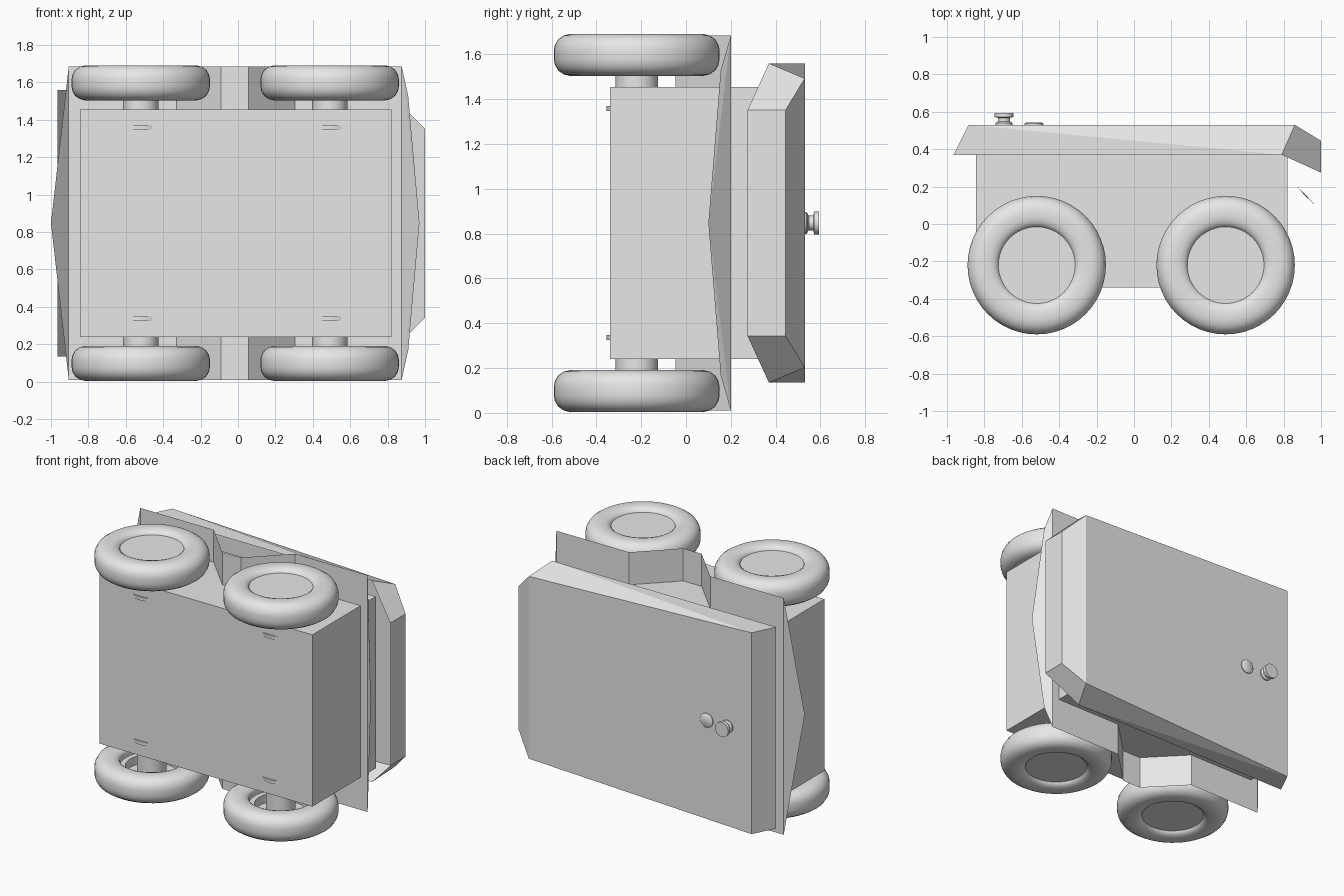
import bpy, bmesh, math
from mathutils import Matrix, Vector

cube = bpy.data.objects.get("Cube")
if cube:
    bpy.data.objects.remove(cube, do_unlink=True)

MID = 0.8475            # middle of the vehicle's width, along z
WHEEL_Y = -0.22

grey = bpy.data.materials.new("plain grey")
grey.use_nodes = True
grey.diffuse_color = (0.8, 0.8, 0.8, 1)
grey.node_tree.nodes["Principled BSDF"].inputs["Base Color"].default_value = (0.8, 0.8, 0.8, 1)


def finish(name, bm, smooth=False):
    bmesh.ops.recalc_face_normals(bm, faces=bm.faces[:])
    mesh = bpy.data.meshes.new(name)
    bm.to_mesh(mesh)
    bm.free()
    mesh.materials.append(grey)
    obj = bpy.data.objects.new(name, mesh)
    bpy.context.collection.objects.link(obj)
    if smooth:
        bpy.ops.object.select_all(action="DESELECT")
        obj.select_set(True)
        bpy.context.view_layer.objects.active = obj
        bpy.ops.object.shade_smooth_by_angle(angle=math.radians(40))
    return obj


def lathe(name, profile, matrix, steps=48):
    """Spin (radius, height) points about local z, then place the result."""
    bm = bmesh.new()
    verts = [bm.verts.new((r, 0, h)) for r, h in profile]
    edges = [bm.edges.new(pair) for pair in zip(verts, verts[1:])]
    bmesh.ops.spin(bm, geom=verts + edges, cent=(0, 0, 0), axis=(0, 0, 1),
                   angle=math.tau, steps=steps, use_duplicate=False)
    bmesh.ops.remove_doubles(bm, verts=bm.verts[:], dist=0.0005)
    bmesh.ops.recalc_face_normals(bm, faces=bm.faces[:])
    bmesh.ops.transform(bm, matrix=matrix, verts=bm.verts[:])
    return finish(name, bm, smooth=True)


# Hull box
bm = bmesh.new()
bmesh.ops.create_cube(bm, size=1)
bmesh.ops.scale(bm, vec=(1.665, 0.71, 1.215), verts=bm.verts[:])
bmesh.ops.translate(bm, vec=(-0.0125, 0.015, MID), verts=bm.verts[:])
finish("hull", bm)

# Folded fender sheet with a pointed flap at each end
bm = bmesh.new()
fold = [(-0.905, 0.2), (-0.33, 0.2), (-0.09, -0.047), (0.055, -0.047),
        (0.305, 0.2), (0.875, 0.2)]
HALF = 0.8375
rows = [[bm.verts.new((x, y, MID + side * HALF)) for x, y in fold] for side in (-1, 1)]
for i in range(len(fold) - 1):
    bm.faces.new((rows[0][i], rows[0][i + 1], rows[1][i + 1], rows[1][i]))
tip = bm.verts.new((-1.0, 0.1, MID))
bm.faces.new((rows[0][0], rows[1][0], tip))
tip = bm.verts.new((0.97, 0.1, MID))
kinks = [bm.verts.new((0.91, 0.155, MID + side * 0.68)) for side in (-1, 1)]
bm.faces.new((rows[0][-1], rows[1][-1], tip))
for row, kink in zip(rows, kinks):
    bm.faces.new((row[-1], kink, tip))
finish("fender_sheet", bm)

# Upper deck: an open shell, mirrored about the middle
bm = bmesh.new()
points = {
    "rear_top": (-0.885, 0.53, 0.7125), "rear_rim": (-0.965, 0.37, 0.7125),
    "nose_top": (0.86, 0.53, 0.645), "side_rim": (0.79, 0.37, 0.7125),
    "nose_high": (1.0, 0.445, 0.505), "nose_low": (1.0, 0.275, 0.505),
}
low, high = [{k: bm.verts.new((x, y, MID + s * z)) for k, (x, y, z) in points.items()}
             for s in (-1, 1)]
for a, b in (("rear_rim", "rear_top"), ("rear_top", "nose_top"),
             ("nose_top", "nose_high"), ("nose_high", "nose_low")):
    bm.faces.new((low[a], low[b], high[b], high[a]))
for side in (low, high):
    for names in (("rear_top", "side_rim", "rear_rim"),
                  ("rear_top", "nose_top", "side_rim"),
                  ("nose_top", "nose_high", "nose_low", "side_rim")):
        bm.faces.new([side[n] for n in names])
finish("deck_shell", bm)

# Wheels, axles and mounting discs; local +z points outward
tyre = [(0, 0.065), (0.205, 0.065), (0.21, 0.075), (0.225, 0.086), (0.25, 0.094),
        (0.295, 0.094), (0.325, 0.087), (0.35, 0.07), (0.365, 0.045), (0.37, 0.02)]
back = [(r, -h) for r, h in reversed(tyre[1:])]
wheel_profile = tyre + back + [(0.205, -0.03), (0.17, -0.03), (0.17, 0.03), (0, 0.03)]
axle_profile = [(0, 0.04), (0.095, 0.04), (0.095, -0.25), (0, -0.25)]
disc_profile = [(0, -0.228), (0.135, -0.228), (0.135, -0.25), (0, -0.25)]
for end, x in (("rear", -0.52), ("front", 0.49)):
    for label, side in (("lower", -1), ("upper", 1)):
        place = Matrix.Translation((x, WHEEL_Y, MID + side * 0.75))
        if side < 0:
            place = place @ Matrix.Rotation(math.pi, 4, "X")
        for part, profile in (("wheel", wheel_profile), ("axle", axle_profile),
                              ("mount_disc", disc_profile)):
            lathe(f"{end}_{label}_{part}", profile, place)

# Deck fittings, standing along +y
outward = Matrix.Rotation(-math.pi / 2, 4, "X")
knob = [(0, -0.01), (0.045, -0.01), (0.045, 0.01), (0.033, 0.018), (0.033, 0.038),
        (0.052, 0.042), (0.052, 0.064), (0, 0.064)]
cap = [(0, -0.01), (0.05, -0.01), (0.05, 0.006), (0.04, 0.014), (0, 0.014)]
for name, profile, x in (("deck_knob", knob, -0.695), ("deck_cap", cap, -0.535)):
    lathe(name, profile, Matrix.Translation(Vector((x, 0.53, MID))) @ outward, steps=24)
